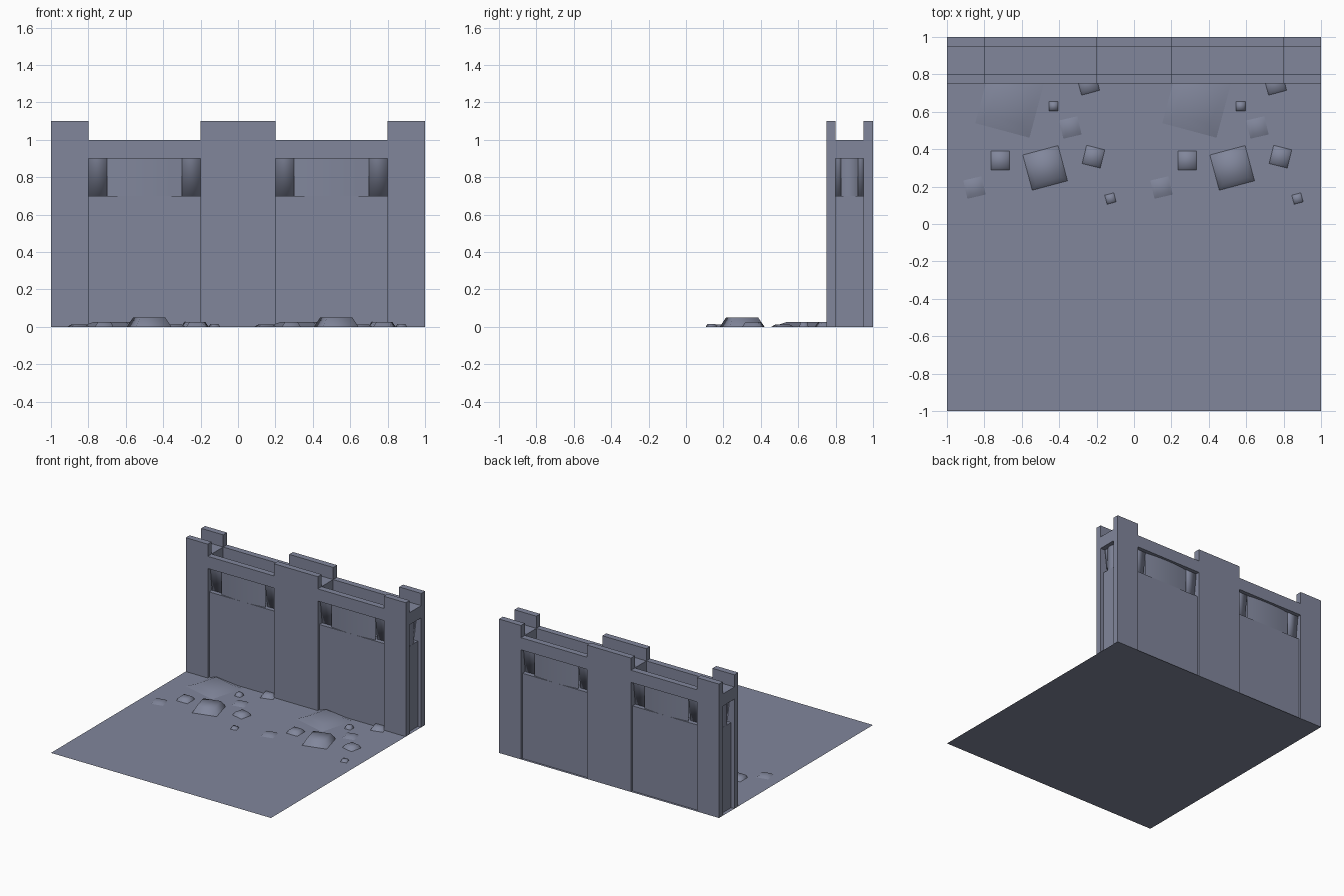
import bpy, bmesh, math
from mathutils import Matrix, Vector

if "Cube" in bpy.data.objects:
    bpy.data.objects.remove(bpy.data.objects["Cube"])

stone = bpy.data.materials.new("blue_grey_stone")
stone.diffuse_color = (0.22, 0.24, 0.33, 1)
stone.use_nodes = True
stone.node_tree.nodes["Principled BSDF"].inputs["Base Color"].default_value = stone.diffuse_color


def finish(name, bm, smooth=False):
    bmesh.ops.recalc_face_normals(bm, faces=bm.faces[:])
    for f in bm.faces:
        f.smooth = smooth
    me = bpy.data.meshes.new(name)
    bm.to_mesh(me)
    bm.free()
    me.materials.append(stone)
    ob = bpy.data.objects.new(name, me)
    bpy.context.collection.objects.link(ob)
    return ob


def box(name, x0, x1, y0, y1, z0, z1):
    bm = bmesh.new()
    m = Matrix.Translation(((x0 + x1) / 2, (y0 + y1) / 2, (z0 + z1) / 2))
    m = m @ Matrix.Diagonal((x1 - x0, y1 - y0, z1 - z0, 1))
    bmesh.ops.create_cube(bm, size=1, matrix=m)
    return finish(name, bm)


def rock(x, y, size, rot, h, top):
    # low square frustum, smooth shaded, open underneath
    bm = bmesh.new()
    r = size / math.sqrt(2)
    m = Matrix.Translation((x, y, h / 2)) @ Matrix.Rotation(math.radians(rot + 45), 4, 'Z')
    bmesh.ops.create_cone(bm, cap_ends=True, segments=4, radius1=r, radius2=r * top,
                          depth=h, matrix=m)
    for f in bm.faces[:]:
        if f.calc_center_median().z < 0.001:
            bm.faces.remove(f)
    finish("rock", bm, True)


def niche(cx, cy, angle, half, strip, depth):
    # window recess: rounded centre flanked by two sloping cheeks; local -y is outward
    m = Matrix.Translation((cx, cy, 0)) @ Matrix.Rotation(angle, 4, 'Z')
    z0, z1 = 0.7, 0.9
    c = half - strip
    bm = bmesh.new()
    cols = []
    for i in range(7):
        t = -1 + i / 3
        v = 0.015 * t * t
        cols.append([bm.verts.new(m @ Vector((c * t, v, z))) for z in (z0, z1)])
    for a, b in zip(cols, cols[1:]):
        bm.faces.new((a[0], b[0], b[1], a[1]))
    n = (m.to_3x3() @ Vector((0, -1, 0)))
    if bm.faces[:] and (bm.normal_update() or bm.faces.new) and sum(f.normal.dot(n) for f in bm.faces) < 0:
        bmesh.ops.reverse_faces(bm, faces=bm.faces[:])
    for f in bm.faces:
        f.smooth = True
    me = bpy.data.meshes.new("window_back")
    bm.to_mesh(me)
    bm.free()
    me.materials.append(stone)
    bpy.context.collection.objects.link(bpy.data.objects.new("window_back", me))

    for s in (-1, 1):
        bm = bmesh.new()
        u0, u1 = sorted((s * c, s * half))
        bmesh.ops.create_cube(bm, size=1)
        for v in bm.verts:
            x = u1 if v.co.x > 0 else u0
            y = depth if v.co.y > 0 else (0.012 if v.co.z > 0 else depth * 0.45)
            v.co = m @ Vector((x, y, z1 if v.co.z > 0 else z0))
        bmesh.ops.recalc_face_normals(bm, faces=bm.faces[:])
        lid = [f for f in bm.faces if f.normal.z > 0.9]
        bmesh.ops.delete(bm, geom=lid, context='FACES_ONLY')
        finish("window_cheek", bm, True)


# ground sheet
bm = bmesh.new()
bmesh.ops.create_grid(bm, x_segments=1, y_segments=1, size=1)
finish("ground_slab", bm)

# recessed wall body below the windows, inner body behind them
box("wall_body", -0.97, 0.97, 0.77, 0.98, 0, 0.7)
box("wall_core", -0.9, 0.9, 0.84, 0.91, 0.7, 0.9)
box("walkway", -0.95, 0.95, 0.8, 0.95, 0.89, 0.9)

piers = [(-1, -0.8), (-0.2, 0.2), (0.8, 1)]
gaps = [(-0.8, -0.2), (0.2, 0.8)]
for y0, y1 in ((0.75, 0.8), (0.95, 1.0)):
    for a, b in piers:
        box("pier_with_merlon", a, b, y0, y1, 0, 1.1)
    for a, b in gaps:
        box("lintel", a, b, y0, y1, 0.9, 1.0)

# fill between the paired merlons
for a, b in piers:
    box("parapet_fill", a, b, 0.8, 0.95, 0.9, 1.0)
box("middle_pier_core", -0.2, 0.2, 0.8, 0.95, 0.7, 0.9)

# windows on the long sides and on both ends
for x in (-0.5, 0.5):
    niche(x, 0.77, 0, 0.3, 0.1, 0.08)
    niche(x, 0.98, math.pi, 0.3, 0.1, 0.08)
niche(0.97, 0.875, math.pi / 2, 0.075, 0.03, 0.08)
niche(-0.97, 0.875, -math.pi / 2, 0.075, 0.03, 0.08)

# rubble, repeated for each half: x, y, size, rotation, height, taper
rubble = [
    (-0.475, 0.30, 0.195, 15, 0.05, 0.72),
    (-0.715, 0.34, 0.10, 0, 0.025, 0.7),
    (-0.217, 0.36, 0.10, -14, 0.025, 0.7),
    (-0.43, 0.63, 0.05, 0, 0.025, 0.7),
    (-0.126, 0.136, 0.05, 15, 0.015, 0.7),
    (-0.245, 0.75, 0.10, 15, 0.025, 0.7),
    (-0.853, 0.195, 0.10, 13, 0.014, 0.6),
    (-0.34, 0.516, 0.10, 13, 0.014, 0.6),
    (-0.665, 0.645, 0.30, -15, 0.025, 0.6),
]
for dx in (0, 1):
    for x, y, *rest in rubble:
        rock(x + dx, y, *rest)
